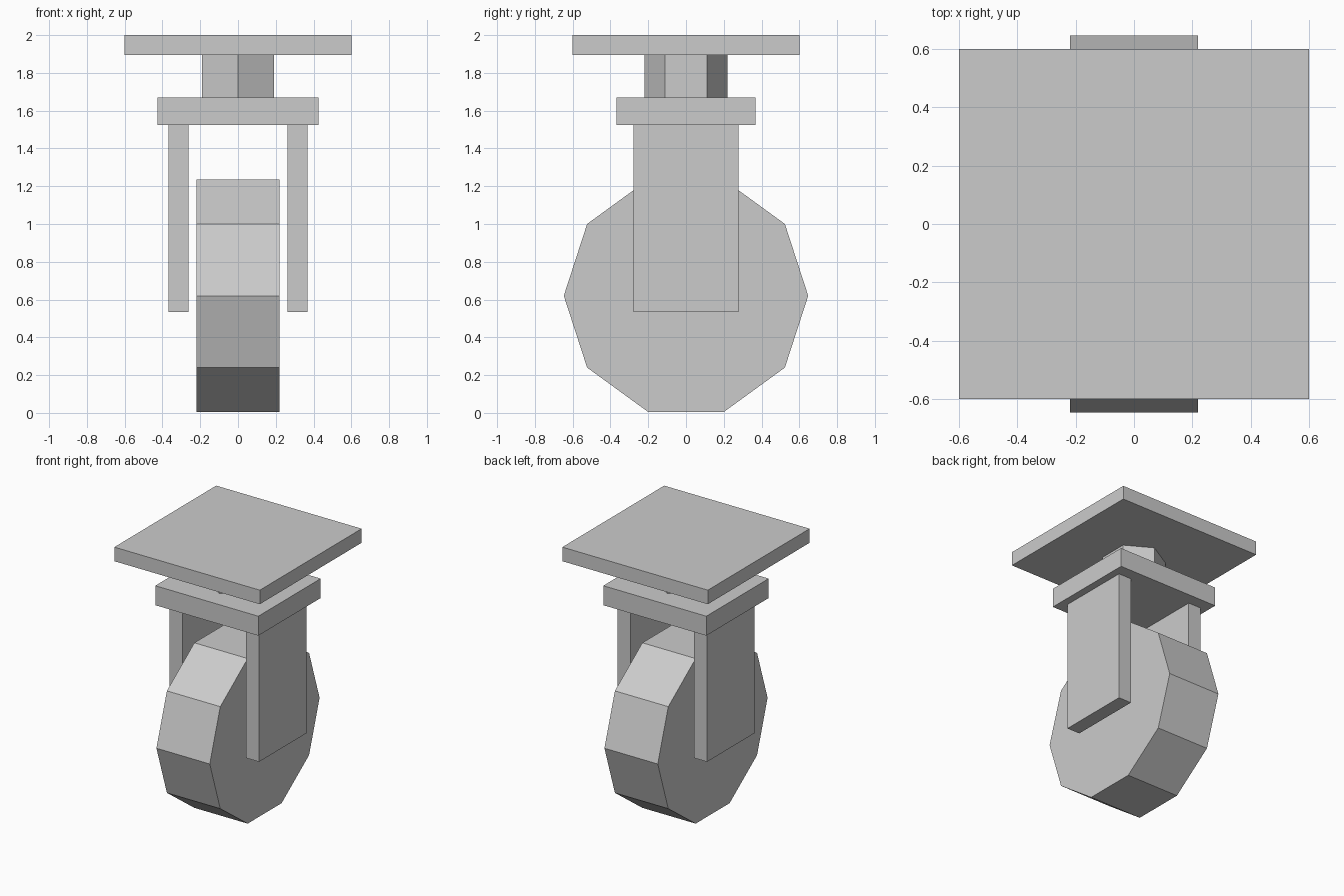
import bpy
import math

if "Cube" in bpy.data.objects:
    bpy.data.objects.remove(bpy.data.objects["Cube"], do_unlink=True)

# Single plain grey
grey = bpy.data.materials.new("light_grey")
grey.use_nodes = True
colour = (0.6, 0.6, 0.6, 1)
grey.diffuse_color = colour
grey.node_tree.nodes["Principled BSDF"].inputs["Base Color"].default_value = colour


def finish(name):
    obj = bpy.context.object
    obj.name = name
    obj.data.materials.append(grey)
    bpy.ops.object.transform_apply(location=False, rotation=True, scale=True)


def box(name, x, width, depth, bottom, top):
    bpy.ops.mesh.primitive_cube_add(size=1, location=(x, 0, (bottom + top) / 2))
    bpy.context.object.scale = (width, depth, top - bottom)
    finish(name)


def prism(name, sides, radius, length, z, rotation=(0, 0, 0)):
    bpy.ops.mesh.primitive_cylinder_add(vertices=sides, radius=radius, depth=length,
                                        location=(0, 0, z), rotation=rotation)
    finish(name)


# Mounting plate and fork crown
box("mounting_plate", 0, 1.2, 1.2, 1.895, 2)
box("fork_crown", 0, 0.85, 0.735, 1.525, 1.67)

# Hexagonal swivel stem, corners toward front and back
prism("swivel_stem", 6, 0.22, 0.225, 1.7825)

# Fork legs on both sides
for side, name in ((1, "left_fork_leg"), (-1, "right_fork_leg")):
    box(name, side * 0.315, 0.107, 0.556, 0.535, 1.525)

# Ten-sided wheel, axis along x, flat at the bottom
prism("wheel", 10, 0.647, 0.44, 0.62, (0, math.radians(90), 0))
